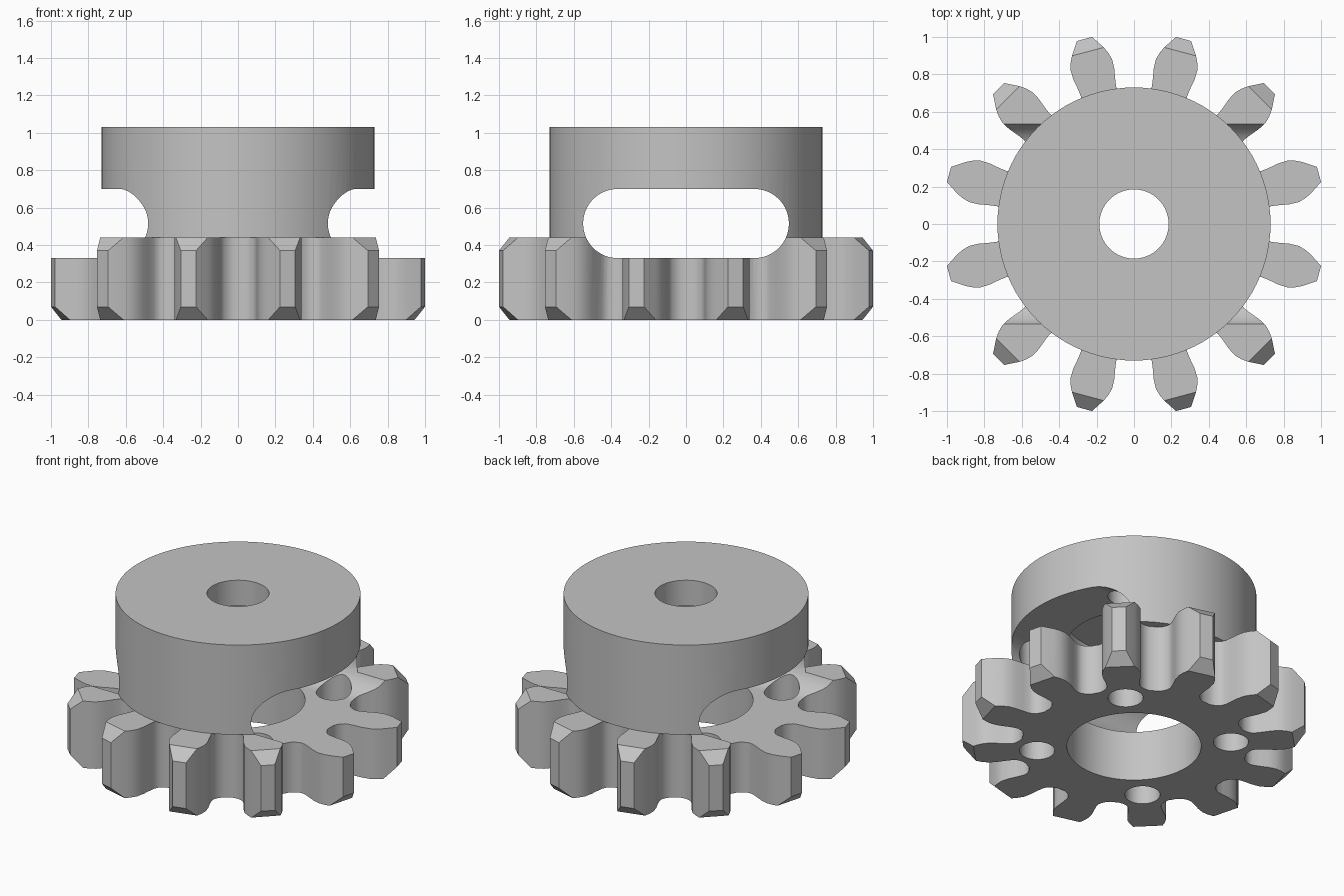
import bpy
import bmesh
import math
from mathutils import Matrix, Vector

cube = bpy.data.objects.get("Cube")
if cube:
    bpy.data.objects.remove(cube, do_unlink=True)

TEETH = 12
GEAR_TOP = 0.44
HUB_TOP = 1.03

grey = bpy.data.materials.new("plain grey")
grey.use_nodes = True
colour = (0.55, 0.55, 0.55, 1.0)
grey.diffuse_color = colour
grey.node_tree.nodes["Principled BSDF"].inputs["Base Color"].default_value = colour


def finish(bm, name):
    bmesh.ops.recalc_face_normals(bm, faces=bm.faces)
    mesh = bpy.data.meshes.new(name)
    bm.to_mesh(mesh)
    bm.free()
    mesh.materials.append(grey)
    obj = bpy.data.objects.new(name, mesh)
    bpy.context.collection.objects.link(obj)
    return obj


def prism(points, direction):
    """Extrude a closed outline along a direction."""
    bm = bmesh.new()
    face = bm.faces.new([bm.verts.new(p) for p in points])
    new = bmesh.ops.extrude_face_region(bm, geom=[face], use_keep_orig=True)["geom"]
    bmesh.ops.translate(bm, vec=direction,
                        verts=[g for g in new if isinstance(g, bmesh.types.BMVert)])
    return bm


def cylinder(name, radius, z0, z1, x=0.0, y=0.0, sides=96):
    bm = bmesh.new()
    bmesh.ops.create_cone(bm, cap_ends=True, segments=sides, radius1=radius,
                          radius2=radius, depth=z1 - z0,
                          matrix=Matrix.Translation((x, y, (z0 + z1) / 2)))
    return finish(bm, name)


def combine(target, tool, operation):
    """Apply a boolean and discard the tool object."""
    tool.hide_render = True
    mod = target.modifiers.new(operation.lower(), 'BOOLEAN')
    mod.operation = operation
    mod.solver = 'EXACT'
    mod.object = tool
    bpy.context.view_layer.objects.active = target
    bpy.ops.object.modifier_apply(modifier=mod.name)
    bpy.data.objects.remove(tool, do_unlink=True)


# Half a tooth, root to tip: distance from the axis, half width
half = [(0.652, 0.175), (0.657, 0.15), (0.675, 0.125), (0.697, 0.107),
        (0.715, 0.100), (0.735, 0.098), (0.78, 0.104), (0.83, 0.113),
        (0.88, 0.115), (0.92, 0.104), (0.954, 0.088), (1.024, 0.042)]
tooth = [(r, -t) for r, t in half] + [(r, t) for r, t in reversed(half[1:])]
angles = [math.radians(15 + 360 / TEETH * k) for k in range(TEETH)]
outline = []
for a in angles:
    c, s = math.cos(a), math.sin(a)
    outline += [(r * c - t * s, r * s + t * c, 0.0) for r, t in tooth]
bm = prism(outline, (0, 0, GEAR_TOP))

# Chamfer each tooth tip above and below
for a in angles:
    out = Vector((math.cos(a), math.sin(a), 0))
    for z, up in ((GEAR_TOP, 1), (0.0, -1)):
        bmesh.ops.bisect_plane(bm, geom=bm.verts[:] + bm.edges[:] + bm.faces[:],
                               dist=1e-4, plane_co=out * 0.954 + Vector((0, 0, z)),
                               plane_no=(out + Vector((0, 0, up))).normalized(),
                               clear_outer=True)
        bmesh.ops.holes_fill(bm, edges=[e for e in bm.edges if e.is_boundary], sides=0)
gear = finish(bm, "gear_with_hub")

# Hub on top of the gear
combine(gear, cylinder("hub", 0.73, GEAR_TOP, HUB_TOP), 'UNION')

# Rounded slot through the hub and the upper side of the gear
slot = []
for side in (1, -1):
    for i in range(33):
        a = math.pi * i / 32 - side * math.pi / 2
        slot.append((-1.5, side * 0.365 + 0.185 * math.cos(a),
                     0.515 + 0.185 * math.sin(a)))
combine(gear, finish(prism(slot, (3, 0, 0)), "slot_cutter"), 'DIFFERENCE')

# Wide bore from below, narrow bore through the top
combine(gear, cylinder("bore_cutter", 0.40, -0.2, 0.865), 'DIFFERENCE')
combine(gear, cylinder("shaft_cutter", 0.185, 0.7, 1.3), 'DIFFERENCE')

# Four blind screw holes from below
for sx in (1, -1):
    for sy in (1, -1):
        combine(gear, cylinder("screw_cutter", 0.105, -0.2, 0.865,
                               0.41 * sx, 0.41 * sy, 48), 'DIFFERENCE')

# Smooth curved walls, keep edges sharp
bpy.ops.object.select_all(action='DESELECT')
gear.select_set(True)
bpy.context.view_layer.objects.active = gear
bpy.ops.object.shade_smooth_by_angle(angle=math.radians(30))
